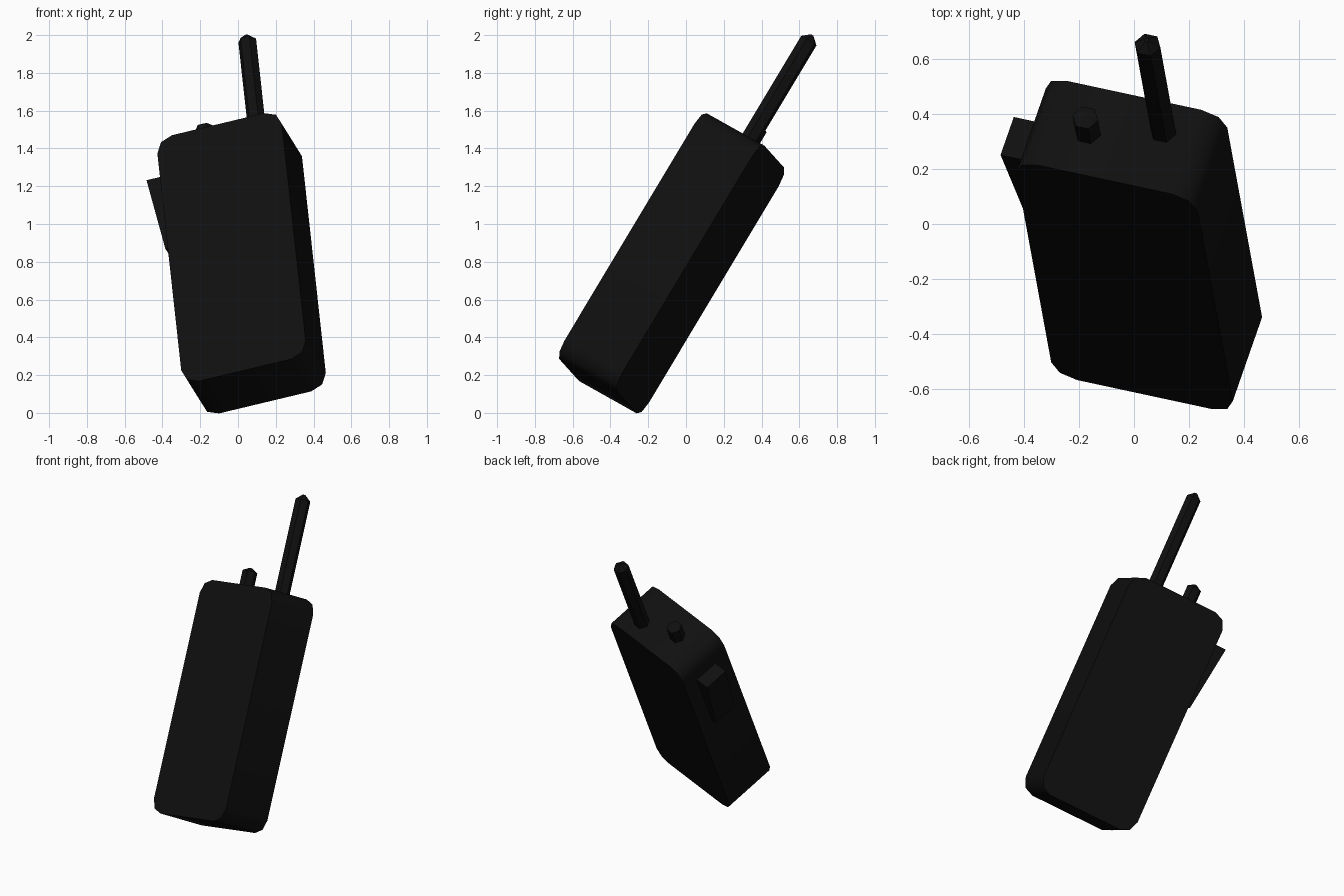
import bpy, bmesh, math
from mathutils import Matrix, Vector

cube = bpy.data.objects.get("Cube")
if cube:
    bpy.data.objects.remove(cube, do_unlink=True)

# single near-black plastic
black = bpy.data.materials.new("black_plastic")
black.use_nodes = True
COL = (0.005, 0.005, 0.005, 1.0)
black.diffuse_color = COL
black.node_tree.nodes["Principled BSDF"].inputs["Base Color"].default_value = COL

# tilted frame of the handset: width, thickness (to the back), length
L = Vector((-0.094, 0.512, 0.854)).normalized()
W = Vector((0.953, -0.21, 0.219))
W = (W - L * W.dot(L)).normalized()
T = L.cross(W)
FRAME = Matrix((W, T, L)).transposed().to_4x4()
FRAME.translation = (0.019, -0.076, 0.792)


def finish(name, bm, angle):
    bmesh.ops.recalc_face_normals(bm, faces=bm.faces)
    mesh = bpy.data.meshes.new(name)
    bm.to_mesh(mesh)
    bm.free()
    mesh.materials.append(black)
    obj = bpy.data.objects.new(name, mesh)
    bpy.context.collection.objects.link(obj)
    obj.matrix_world = FRAME
    bpy.ops.object.select_all(action='DESELECT')
    obj.select_set(True)
    bpy.context.view_layer.objects.active = obj
    bpy.ops.object.shade_smooth_by_angle(angle=math.radians(angle))
    return obj


def hex_post(name, x, y, profile):
    """Six-sided turned part; profile is (radius, height) pairs."""
    bm = bmesh.new()
    rings = [[bm.verts.new((x + r * math.cos(k * math.pi / 3),
                            y + r * math.sin(k * math.pi / 3), z)) for k in range(6)]
             for r, z in profile]
    for lo, hi in zip(rings, rings[1:]):
        for k in range(6):
            n = (k + 1) % 6
            bm.faces.new((lo[k], lo[n], hi[n], hi[k]))
    bm.faces.new(rings[0][::-1])
    bm.faces.new(rings[-1])
    return finish(name, bm, 40)


# body: block with the four front-to-back edges rounded
bm = bmesh.new()
bmesh.ops.create_cube(bm, size=1)
bmesh.ops.scale(bm, vec=(0.692, 0.366, 1.524), verts=bm.verts)
edges = [e for e in bm.edges
         if abs(e.verts[0].co.y - e.verts[1].co.y) > 0.1]
bmesh.ops.bevel(bm, geom=edges, offset=0.09, segments=2, profile=0.5, affect='EDGES')
finish("body", bm, 50)

# antenna and control knob on the top end
hex_post("antenna", 0.148, 0.063, [(0.049, 0.72), (0.049, 1.375), (0.008, 1.41)])
hex_post("knob", -0.118, -0.008, [(0.049, 0.72), (0.049, 0.868), (0.008, 0.89)])

# wedge-shaped push button on the right-hand side
bm = bmesh.new()
outline = [(-0.32, 0.59), (-0.446, 0.59), (-0.385, 0.15), (-0.32, 0.13)]
face = bm.faces.new([bm.verts.new((x, -0.08, z)) for x, z in outline])
out = bmesh.ops.extrude_face_region(bm, geom=[face])
bmesh.ops.translate(bm, vec=(0, 0.165, 0),
                    verts=[v for v in out["geom"] if isinstance(v, bmesh.types.BMVert)])
finish("side_button", bm, 30)
